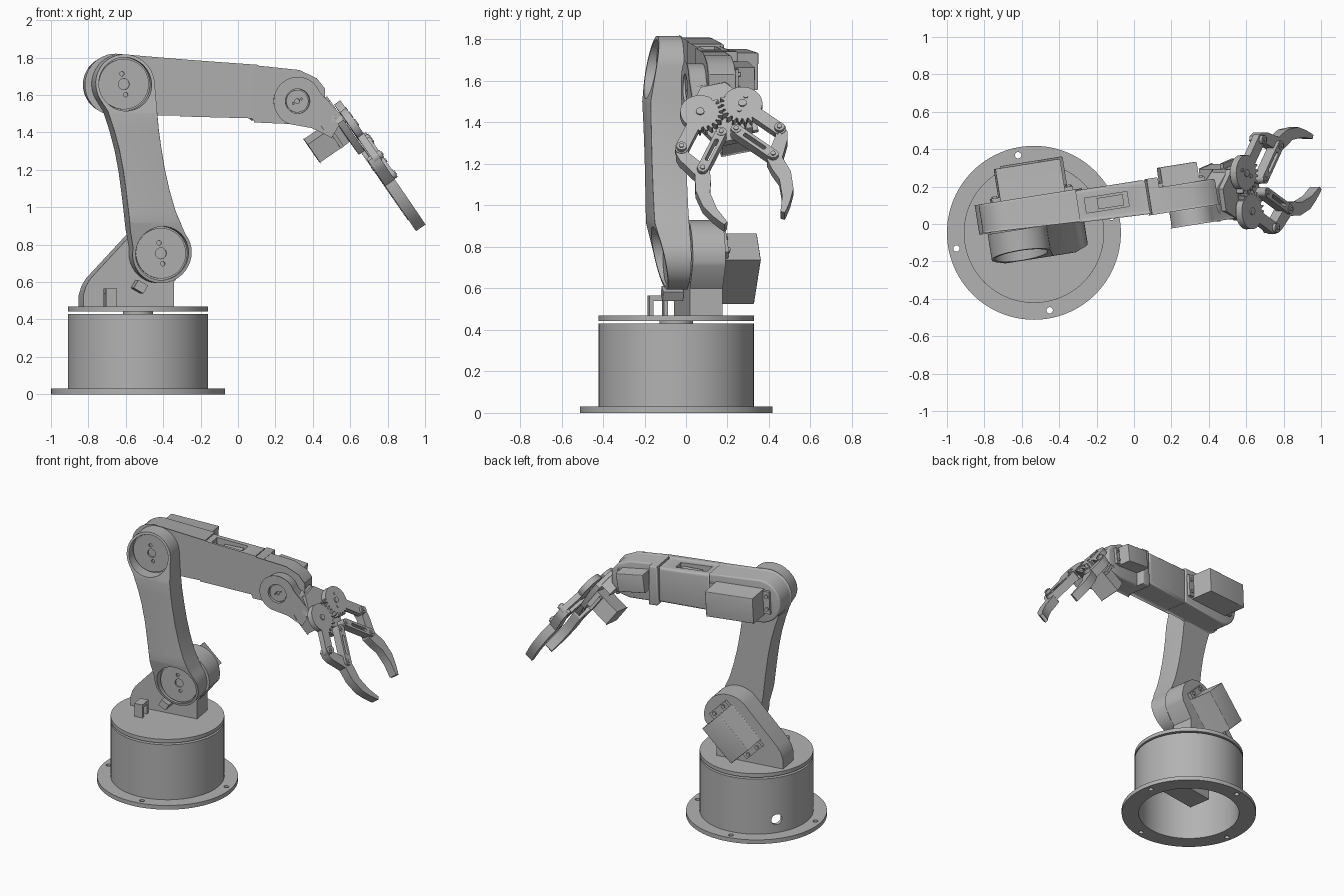
import bpy, bmesh
from math import sin, cos, pi, radians, atan2
from mathutils import Matrix, Vector

old = bpy.data.objects.get("Cube")
if old:
    bpy.data.objects.remove(old, do_unlink=True)

parts = []
# Frames: TURN is the turntable, ARM has profiles in its vertical plane, GRIP lies in the jaws' plane
BASE = Matrix.Translation((-.535, -.047, 0))
TURN = BASE @ Matrix.Rotation(radians(9), 4, 'Z')
ARM = TURN @ Matrix(((1, 0, 0, 0), (0, 0, 1, 0), (0, 1, 0, 0), (0, 0, 0, 1)))
reach = Vector((.55, .24, -.8)).normalized()
side = Vector((-.15, .96, .2))
side = (side - reach * side.dot(reach)).normalized()
GRIP = Matrix((reach, side, reach.cross(side))).transposed().to_4x4()
GRIP.translation = (.604, .17, 1.464)


def finish(name, bm, frame):
    bmesh.ops.transform(bm, matrix=frame, verts=bm.verts)
    bmesh.ops.recalc_face_normals(bm, faces=bm.faces)
    me = bpy.data.meshes.new(name)
    bm.to_mesh(me)
    bm.free()
    ob = bpy.data.objects.new(name, me)
    bpy.context.scene.collection.objects.link(ob)
    parts.append(ob)
    return ob


def solid(pts, h0, h1):
    bm = bmesh.new()
    low = [bm.verts.new((p, q, h0)) for p, q in pts]
    top = [bm.verts.new((p, q, h1)) for p, q in pts]
    bm.faces.new(low)
    bm.faces.new(top)
    n = len(pts)
    for i in range(n):
        j = (i + 1) % n
        bm.faces.new((low[i], low[j], top[j], top[i]))
    return bm


def prism(name, pts, h0, h1, frame, bevel=0, slope=0):
    bm = solid(pts, h0, h1)
    for v in bm.verts:
        if v.co.z < (h0 + h1) / 2:
            v.co.z += slope * v.co.x
    if bevel:
        bm.normal_update()
        rim = [e for f in bm.faces if len(f.verts) == len(pts) and abs(f.normal.z) > .9 for e in f.edges]
        bmesh.ops.bevel(bm, geom=list(set(rim)), offset=bevel, segments=3, profile=.5,
                        affect='EDGES', clamp_overlap=True)
    return finish(name, bm, frame)


def arc(c, r, a0, a1, n=24):
    return [(c[0] + r * cos(radians(a0 + (a1 - a0) * i / n)),
             c[1] + r * sin(radians(a0 + (a1 - a0) * i / n))) for i in range(n + 1)]


def disc(name, c, r, h0, h1, frame, n=48):
    return prism(name, arc(c, r, 0, 360, n)[:-1], h0, h1, frame)


def rect(c, l, w, turn=0):
    s, k = sin(radians(turn)), cos(radians(turn))
    return [(c[0] + x * l / 2 * k - y * w / 2 * s, c[1] + x * l / 2 * s + y * w / 2 * k)
            for x, y in ((-1, -1), (1, -1), (1, 1), (-1, 1))]


def bar(name, a, b, r, h0, h1, frame):
    t = atan2(b[1] - a[1], b[0] - a[0]) * 180 / pi
    return prism(name, arc(b, r, t - 90, t + 90, 10) + arc(a, r, t + 90, t + 270, 10), h0, h1, frame)


def cut(ob, *cutters):
    for c in cutters:
        c.hide_render = True
        m = ob.modifiers.new("cut", 'BOOLEAN')
        m.operation, m.solver, m.object = 'DIFFERENCE', 'EXACT', c
    bpy.context.view_layer.update()
    me = bpy.data.meshes.new_from_object(ob.evaluated_get(bpy.context.evaluated_depsgraph_get()))
    ob.modifiers.clear()
    ob.data = me
    for c in cutters:
        parts.remove(c)
        bpy.data.objects.remove(c, do_unlink=True)


def servo(name, c, turn, l, w, h0, h1, ear, frame):
    prism(name + "_case", rect(c, l, w, turn), h0, h1, frame, bevel=.006)
    prism(name + "_ears", rect(c, l + 2 * ear, w * .9, turn), h0, h0 + .025, frame)
    k, s = cos(radians(turn)), sin(radians(turn))
    for e in (-1, 1):
        for f in (-1, 1):
            x, y = e * (l / 2 + ear * .55), f * w * .25
            disc(name + "_screw", (c[0] + x * k - y * s, c[1] + x * s + y * k), ear * .3,
                 h0 + .02, h0 + .035, frame, 12)


# Base: flange, hollow drum, turntable
flange = disc("base_flange", (0, 0), .465, 0, .03, BASE, 96)
holes = [disc("hole", (.423 * cos(a), .423 * sin(a)), .017, -.1, .1, BASE, 20)
         for a in (radians(11.5 + 90 * i) for i in range(4))]
cut(flange, disc("bore", (0, 0), .347, -.1, .1, BASE, 96), *holes)
drum = disc("base_drum", (0, 0), .375, .03, .43, BASE, 96)
OUT = BASE @ Matrix.Rotation(radians(146), 4, 'Z') @ Matrix.Rotation(pi / 2, 4, 'Y')
cut(drum, disc("bore", (0, 0), .347, -.1, .41, BASE, 96), disc("cable_hole", (-.125, 0), .038, .2, .6, OUT, 24))
prism("base_servo", rect((.04, 0), .31, .17), .13, .42, TURN)
prism("base_servo_ears", rect((.04, 0), .44, .16), .33, .36, TURN)
disc("turntable_axle", (0, 0), .08, .42, .45, TURN)
disc("turntable", (0, 0), .375, .443, .47, TURN, 96)

# Cable clip on the turntable
for y in (-.1, -.03):
    prism("clip_post", rect((-.16, y), .06, .02), .47, .56, TURN)
prism("clip_bar", rect((-.16, -.065), .06, .09), .54, .565, TURN)

# Shoulder bracket and servo
shoulder, elbow, wrist = (.115, .754), (-.086, 1.658), (.85, 1.567)
prism("shoulder_bracket", [(-.29, .47), (-.29, .53), (-.275, .58), (-.25, .62)] + arc(shoulder, .175, 135, -15)
      + [(.2, .6), (.2, .47)], .035, .195, ARM)
servo("shoulder_servo", (.045, .695), 45, .3, .18, .195, .38, .045, ARM)
prism("cable_stub", rect((.005, .575), .05, .06, 60), -.07, .03, ARM)

# Upper arm: outline with sloped ends, rounded front edges and horn recesses
outline = (arc(elbow, .16, 0, 210) + [(-.185, 1.515), (-.15, 1.41), (-.122, 1.305), (-.1, 1.19), (-.084, 1.07),
                                      (-.072, .97), (-.062, .88)]
           + arc(shoulder, .16, 170, 400) + [(.222, .888), (.182, .98), (.15, 1.09), (.125, 1.2), (.107, 1.305),
                                             (.092, 1.41), (.082, 1.519)])
bm = solid(outline, -.138, .03)
for z, no in ((1.5, (0, .058, -.32)), (.92, (0, -.073, -.325))):
    bmesh.ops.bisect_plane(bm, geom=bm.verts[:] + bm.edges[:] + bm.faces[:], dist=1e-5,
                           plane_co=(0, z, -.138), plane_no=no, clear_outer=True)
    bmesh.ops.holes_fill(bm, edges=[e for e in bm.edges if e.is_boundary], sides=0)
bmesh.ops.recalc_face_normals(bm, faces=bm.faces)
long_edges = [e for e in bm.edges if all(v.co.z < -.137 for v in e.verts)
              and abs(e.verts[0].co.y - e.verts[1].co.y) > abs(e.verts[0].co.x - e.verts[1].co.x)]
bmesh.ops.bevel(bm, geom=long_edges, offset=.04, segments=5, profile=.5, affect='EDGES', clamp_overlap=True)
upper_arm = finish("upper_arm", bm, ARM)
cut(upper_arm, *[disc("recess", c, .143, -.5, -.05, ARM) for c in (elbow, shoulder)])
disc("elbow_boss", elbow, .145, .02, .05, ARM)


def horn(name, c, r, h, turn):
    ob = disc(name, c, r, h, h + .03, ARM)
    d = (cos(radians(turn)) * r * .42, sin(radians(turn)) * r * .42)
    cut(ob, disc("hole", c, r * .22, h - .1, h + .02, ARM, 20),
        *[disc("hole", (c[0] + k * d[0], c[1] + k * d[1]), r * .09, h - .1, h + .02, ARM, 12) for k in (-1, 1)])


horn("elbow_horn", elbow, .135, -.062, 100)
horn("shoulder_horn", shoulder, .135, -.062, 100)

# Forearm: elbow housing, tapering box with a slot, wrist housing
prism("elbow_housing", arc((-.115, 1.655), .154, 90, 270) + [(.256, 1.503), (.256, 1.778)],
      .03, .195, ARM, bevel=.012, slope=-.04)
forearm = prism("forearm", [(.25, 1.505), (.63, 1.495), (.63, 1.743), (.25, 1.77)],
                .024, .188, ARM, bevel=.02, slope=-.035)
cut(forearm, prism("slot", rect((.41, .1), .23, .08), 1.7, 2, TURN))
prism("slot_cover", rect((.43, .1), .14, .06), 1.68, 1.735, TURN)
prism("wrist_collar", [(.625, 1.48), (.64, 1.465), (.7, 1.463), (.7, 1.742), (.64, 1.748)],
      -.005, .19, ARM, bevel=.01)
prism("wrist_housing", [(.64, 1.465), (.87, 1.455), (.95, 1.475), (1, 1.54), (1, 1.63),
                        (.96, 1.68), (.87, 1.722), (.64, 1.746)], -.005, .135, ARM, bevel=.012)
servo("elbow_servo", (.02, 1.655), -3, .35, .18, .19, .37, .045, ARM)
servo("wrist_servo", (.81, 1.615), -8, .2, .13, .13, .24, .03, ARM)

# Wrist tang carrying the gripper
tang = prism("wrist_tang", arc(wrist, .118, 20, 250) + [(.93, 1.435), (1.03, 1.387), (1.085, 1.477)],
             -.092, 0, ARM, bevel=.012)
cut(tang, disc("recess", wrist, .066, -.3, -.07, ARM))
horn("wrist_horn", wrist, .06, -.08, 30)
prism("gripper_neck", [(-.2, -.1), (-.08, -.13), (-.08, .13), (-.2, .07)], -.15, -.06, GRIP, bevel=.01)
prism("gripper_plate", [(-.17, -.06), (-.06, -.14), (.03, -.13), (.165, -.062),
                        (.165, .062), (.03, .13), (-.06, .14), (-.17, .06)], -.07, -.032, GRIP)
prism("gripper_servo", rect((.03, .06), .12, .15), -.265, -.07, GRIP, bevel=.006)
prism("gripper_servo_ears", rect((.03, .06), .11, .21), -.13, -.11, GRIP)

# Jaws: geared arm, parallel link and curved finger on each side
finger = [(.16, .245), (.172, .268), (.21, .277), (.25, .268), (.35, .217), (.44, .237), (.54, .225), (.605, .193),
          (.648, .165), (.668, .15), (.655, .132), (.57, .162), (.47, .172), (.405, .152), (.345, .142),
          (.31, .158), (.22, .215), (.175, .222)]
for s in (-1, 1):
    def at(a, b):
        return (a, b * s)
    hub, outer, inner, mid = at(0, .105), at(.185, .243), at(.147, .037), at(.332, .175)
    teeth = []
    for i in range(88):
        a = 2 * pi * (i + (2 if s > 0 else 0)) / 88
        toothed = sin(a) * s < .3 and cos(a) > -.65
        r = (.112 if i % 4 < 2 else .09) if toothed else .096
        teeth.append((hub[0] + r * cos(a), hub[1] + r * sin(a)))
    prism("jaw_gear", teeth, -.025, .015, GRIP)
    bar("jaw_arm", hub, outer, .032, -.025, .015, GRIP)
    link = bar("jaw_link", inner, mid, .026, -.03, .03, GRIP)
    ends = [Vector(inner).lerp(Vector(mid), t) for t in (.25, .75)]
    cut(link, bar("slot", ends[0], ends[1], .01, -.2, .2, GRIP))
    prism("finger", [at(*p) for p in finger], -.05, .012, GRIP)
    for c in (outer, inner, mid):
        disc("joint_collar", c, .024, -.045, .033, GRIP, 20)
        disc("joint_pin", c, .012, -.053, .039, GRIP, 12)
    disc("gear_screw", hub, .02, -.04, .022, GRIP, 16)
    if s > 0:
        for a, b in ((.035, .08), (-.035, .13)):
            disc("horn_screw", (a, b), .011, 0, .02, GRIP, 12)

# One grey for every part, smooth where curved
grey = bpy.data.materials.new("grey_plastic")
grey.use_nodes = True
grey.diffuse_color = (.45, .45, .45, 1)
for node in grey.node_tree.nodes:
    if node.type == 'BSDF_PRINCIPLED':
        node.inputs["Base Color"].default_value = (.45, .45, .45, 1)
for ob in parts:
    ob.data.materials.clear()
    ob.data.materials.append(grey)
    ob.data.polygons.foreach_set("material_index", [0] * len(ob.data.polygons))
    ob.data.shade_smooth()
    ob.data.set_sharp_from_angle(angle=radians(32))
